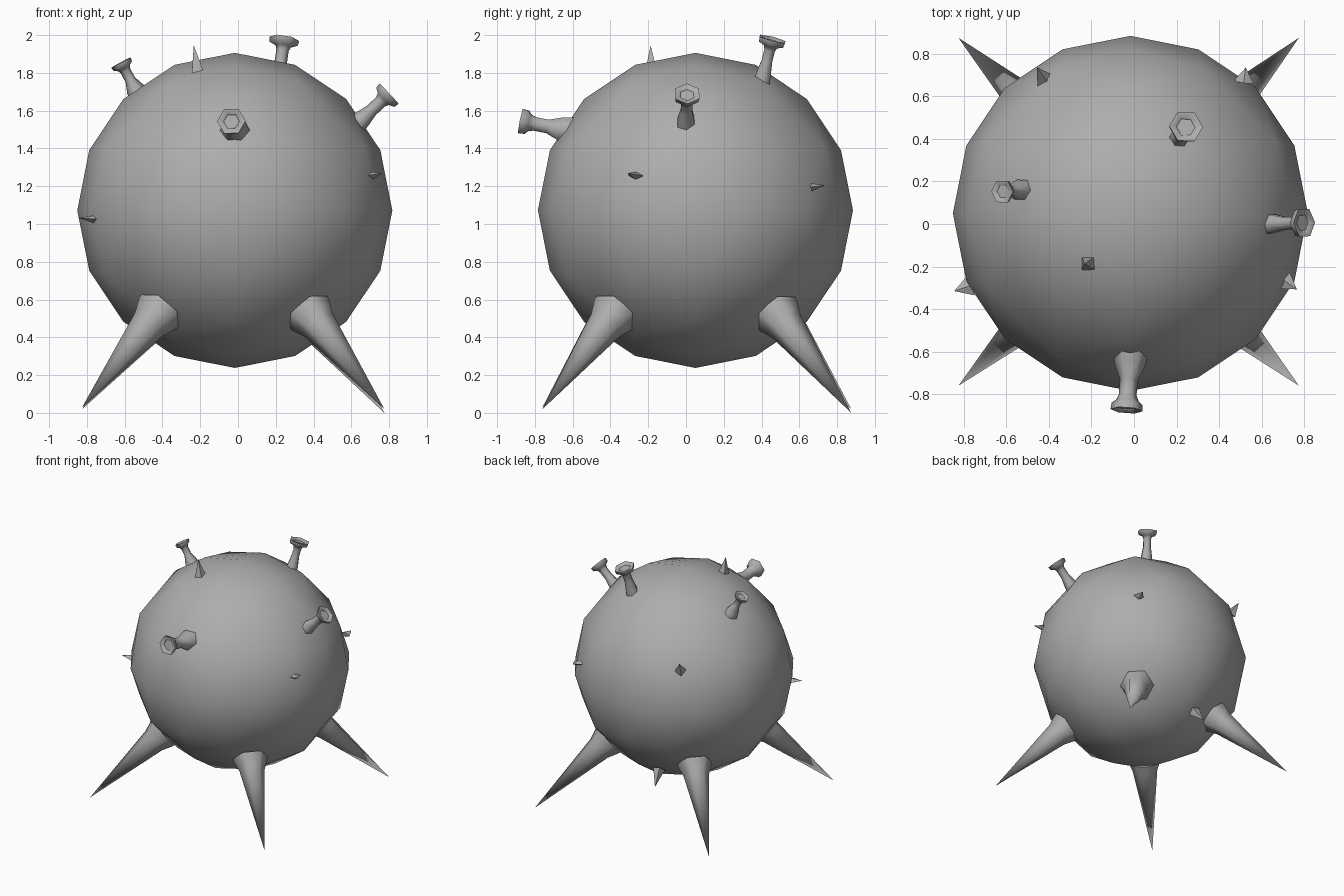
import bpy, bmesh
from math import cos, sin, tau
from mathutils import Vector

if "Cube" in bpy.data.objects:
    bpy.data.objects.remove(bpy.data.objects["Cube"])

CENTRE = Vector((-0.017, 0.05, 1.072))
RADIUS = 0.834

# Dark grey for every part
grey = bpy.data.materials.new("dark_grey")
grey.diffuse_color = (0.42, 0.42, 0.42, 1)
grey.use_nodes = True
grey.node_tree.nodes["Principled BSDF"].inputs["Base Color"].default_value = grey.diffuse_color


def finish(name, bm, angle=None):
    bmesh.ops.recalc_face_normals(bm, faces=bm.faces[:])
    me = bpy.data.meshes.new(name)
    bm.to_mesh(me)
    bm.free()
    me.materials.append(grey)
    ob = bpy.data.objects.new(name, me)
    bpy.context.collection.objects.link(ob)
    if angle:
        bpy.ops.object.select_all(action='DESELECT')
        ob.select_set(True)
        bpy.context.view_layer.objects.active = ob
        bpy.ops.object.shade_smooth_by_angle(angle=angle)
    return ob


def lathe(name, base, tip, profile, sides, ref=(1, 0, 0), angle=None, flat=1.0):
    """Revolve (radius, fraction along axis) points around base -> tip; flat squashes the ref direction."""
    base, tip = Vector(base), Vector(tip)
    w = (tip - base).normalized()
    u = Vector(ref)
    u = (u - w * u.dot(w)).normalized()
    v = w.cross(u)
    bm = bmesh.new()
    rings = []
    for r, t in profile:
        c = base.lerp(tip, t)
        if r == 0:
            rings.append([bm.verts.new(c)])
        else:
            rings.append([bm.verts.new(c + r * (u * flat * cos(tau * i / sides) + v * sin(tau * i / sides)))
                          for i in range(sides)])
    for a, b in zip(rings, rings[1:]):
        for i in range(sides):
            j = (i + 1) % sides
            if len(b) == 1:
                bm.faces.new((a[i], a[j], b[0]))
            else:
                bm.faces.new((a[i], a[j], b[j], b[i]))
    for ring in (rings[0], rings[-1]):
        if len(ring) > 1:
            bm.faces.new(ring)
    return finish(name, bm, angle)


# Body: octahedron refined twice into a smooth low-poly ball
bm = bmesh.new()
for axis in range(3):
    for s in (-1, 1):
        p = Vector((0, 0, 0))
        p[axis] = s
        bm.verts.new(p)
bmesh.ops.convex_hull(bm, input=bm.verts[:])
for _ in range(2):
    bmesh.ops.subdivide_edges(bm, edges=bm.edges[:], cuts=1, use_grid_fill=True)
    for vert in bm.verts:
        vert.co.normalize()
for vert in bm.verts:
    vert.co = CENTRE + vert.co * RADIUS
finish("body", bm, 1.0)

# Four long spike legs with flared roots
legs = {
    "front_left_leg": (-0.825, -0.76, 0.03),
    "front_right_leg": (0.775, -0.76, 0.02),
    "back_left_leg": (-0.825, 0.875, 0.02),
    "back_right_leg": (0.775, 0.875, 0.0),
}
for name, tip in legs.items():
    tip = Vector(tip)
    out = tip - CENTRE
    root = CENTRE.lerp(tip, 0.79 / out.length)
    root.x -= 0.015 if out.x > 0 else -0.015
    root.y += 0.01 if out.y > 0 else -0.01
    side = out.cross(Vector((0, 0, 1)))
    lathe(name, root, tip, [(0.132, 0), (0.125, 0.04), (0.096, 0.14), (0, 1)], 6, side, angle=1.1)

# Four waisted knobs: base, tip, root radius, neck radius, head radius, facing reference
knobs = {
    "front_knob": ((-0.015, -0.60, 1.49), (-0.035, -0.875, 1.545), 0.085, 0.042, 0.076, (1, 0, 0)),
    "top_knob": ((0.21, 0.40, 1.75), (0.245, 0.458, 1.98), 0.05, 0.033, 0.08, (1, 0, 0)),
    "right_knob": ((0.62, 0.0, 1.52), (0.80, 0.006, 1.69), 0.055, 0.034, 0.074, (0, 0, 1)),
    "left_knob": ((-0.525, 0.16, 1.68), (-0.62, 0.152, 1.855), 0.055, 0.028, 0.058, (1, 0, 0)),
}
for name, (base, tip, root, neck, head, ref) in knobs.items():
    profile = [(root, 0), (root * 0.88, 0.2), (neck, 0.48), (neck, 0.74), (neck * 1.25, 0.83),
               (head * 0.95, 0.89), (head, 1.0), (head * 0.6, 0.98), (head * 0.55, 0.95)]
    lathe(name, base, tip, profile, 6, ref, angle=1.1)

# Small four-sided thorns scattered over the body: base, tip, radius, vertical squash
thorns = {
    "top_thorn": ((-0.213, -0.185, 1.80), (-0.234, -0.187, 1.945), 0.045, 1),
    "left_thorn": ((-0.765, -0.288, 1.025), (-0.845, -0.315, 1.033), 0.05, 0.4),
    "right_thorn": ((0.705, -0.265, 1.255), (0.765, -0.307, 1.27), 0.047, 0.45),
    "back_left_thorn": ((-0.42, 0.675, 1.38), (-0.455, 0.735, 1.47), 0.045, 1),
    "back_right_thorn": ((0.515, 0.665, 1.195), (0.525, 0.735, 1.205), 0.048, 0.45),
    "bottom_thorn": ((-0.145, 0.56, 0.45), (-0.17, 0.65, 0.34), 0.045, 1),
}
for name, (base, tip, r, flat) in thorns.items():
    ref = (0, 0, 1) if flat < 1 else (1, 1, 0)
    lathe(name, base, tip, [(r, 0), (0, 1)], 4, ref, flat=flat)
